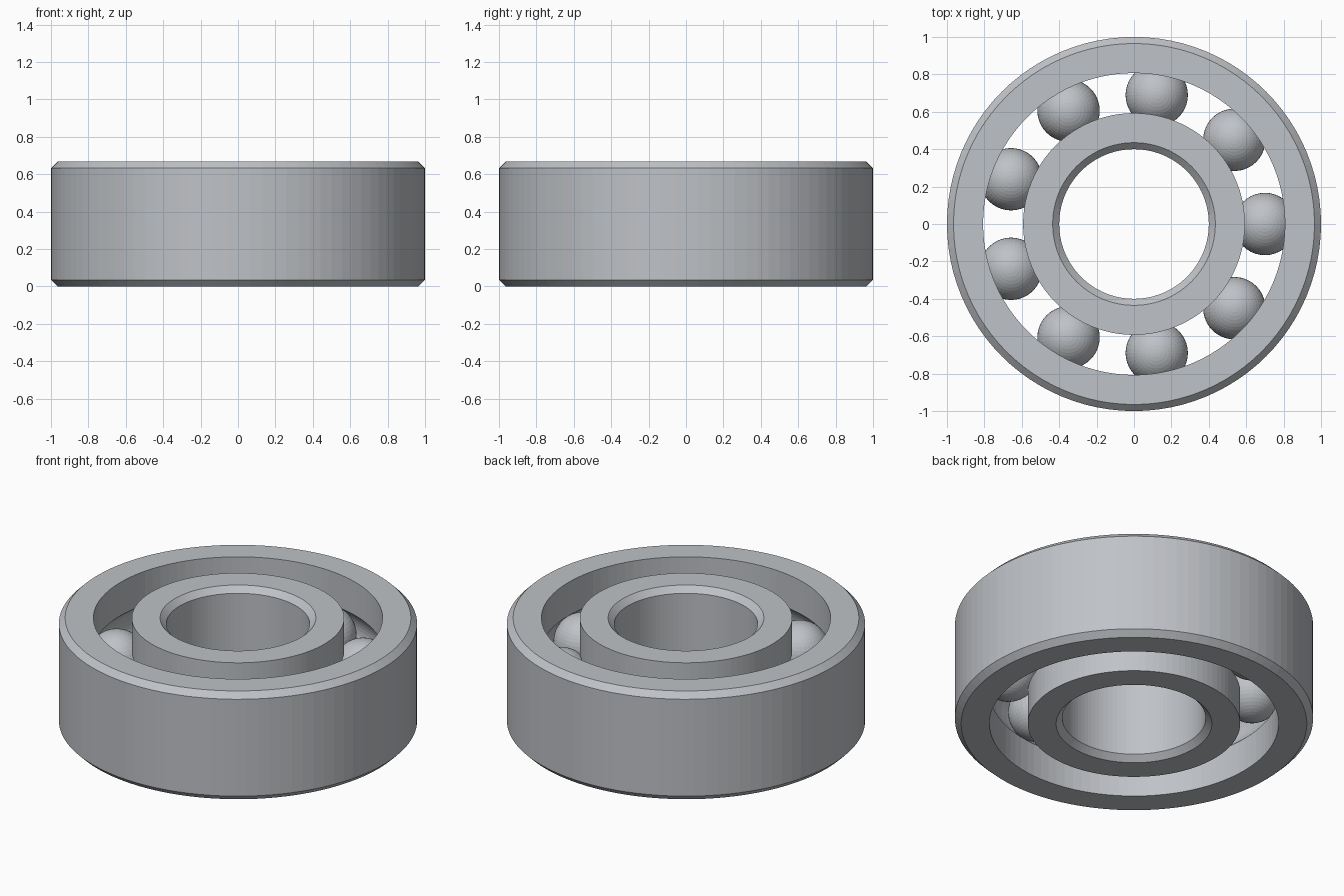
import bpy
import bmesh
from math import sin, cos, pi, radians, acos
from mathutils import Matrix

cube = bpy.data.objects.get("Cube")
if cube:
    bpy.data.objects.remove(cube, do_unlink=True)

HEIGHT = 2 / 3
MID = HEIGHT / 2
CHAMFER = 0.035
PITCH = 0.7        # radius of the circle of balls
BALL = 1 / 6       # ball radius
GAP = 0.107        # pitch circle to race wall
SEGMENTS = 96

steel = bpy.data.materials.new("steel grey")
steel.use_nodes = True
colour = (0.52, 0.54, 0.57, 1)
steel.diffuse_color = colour
steel.node_tree.nodes["Principled BSDF"].inputs["Base Color"].default_value = colour


def add_object(name, bm):
    bmesh.ops.recalc_face_normals(bm, faces=bm.faces[:])
    mesh = bpy.data.meshes.new(name)
    bm.to_mesh(mesh)
    bm.free()
    mesh.materials.append(steel)
    obj = bpy.data.objects.new(name, mesh)
    bpy.context.collection.objects.link(obj)
    return obj


def race_profile(wall, side):
    """Chamfered ring section; side is +1 for the outer ring, -1 for the inner."""
    race = PITCH + side * GAP
    half = acos(GAP / BALL)
    steps = 12
    groove = []
    for i in range(steps + 1):
        a = -half + 2 * half * i / steps
        groove.append((PITCH + side * BALL * cos(a), MID + BALL * sin(a)))
    back = wall - side * CHAMFER
    return [(race, 0)] + groove + [
        (race, HEIGHT), (back, HEIGHT), (wall, HEIGHT - CHAMFER),
        (wall, CHAMFER), (back, 0)]


def lathe(name, profile):
    bm = bmesh.new()
    rings = []
    for s in range(SEGMENTS):
        a = 2 * pi * s / SEGMENTS
        rings.append([bm.verts.new((r * cos(a), r * sin(a), z)) for r, z in profile])
    n = len(profile)
    for s, ring in enumerate(rings):
        following = rings[(s + 1) % SEGMENTS]
        for i in range(n):
            j = (i + 1) % n
            bm.faces.new((ring[i], following[i], following[j], ring[j]))
    return add_object(name, bm)


# Inner and outer rings with ball grooves
lathe("outer_ring", race_profile(1.0, 1))
lathe("inner_ring", race_profile(0.4, -1))

# Nine balls spaced evenly between the rings
for k in range(9):
    a = radians(40 * k)
    bm = bmesh.new()
    bmesh.ops.create_uvsphere(
        bm, u_segments=40, v_segments=24, radius=BALL,
        matrix=Matrix.Translation((PITCH * cos(a), PITCH * sin(a), MID)))
    add_object(f"ball_{k + 1}", bm)
